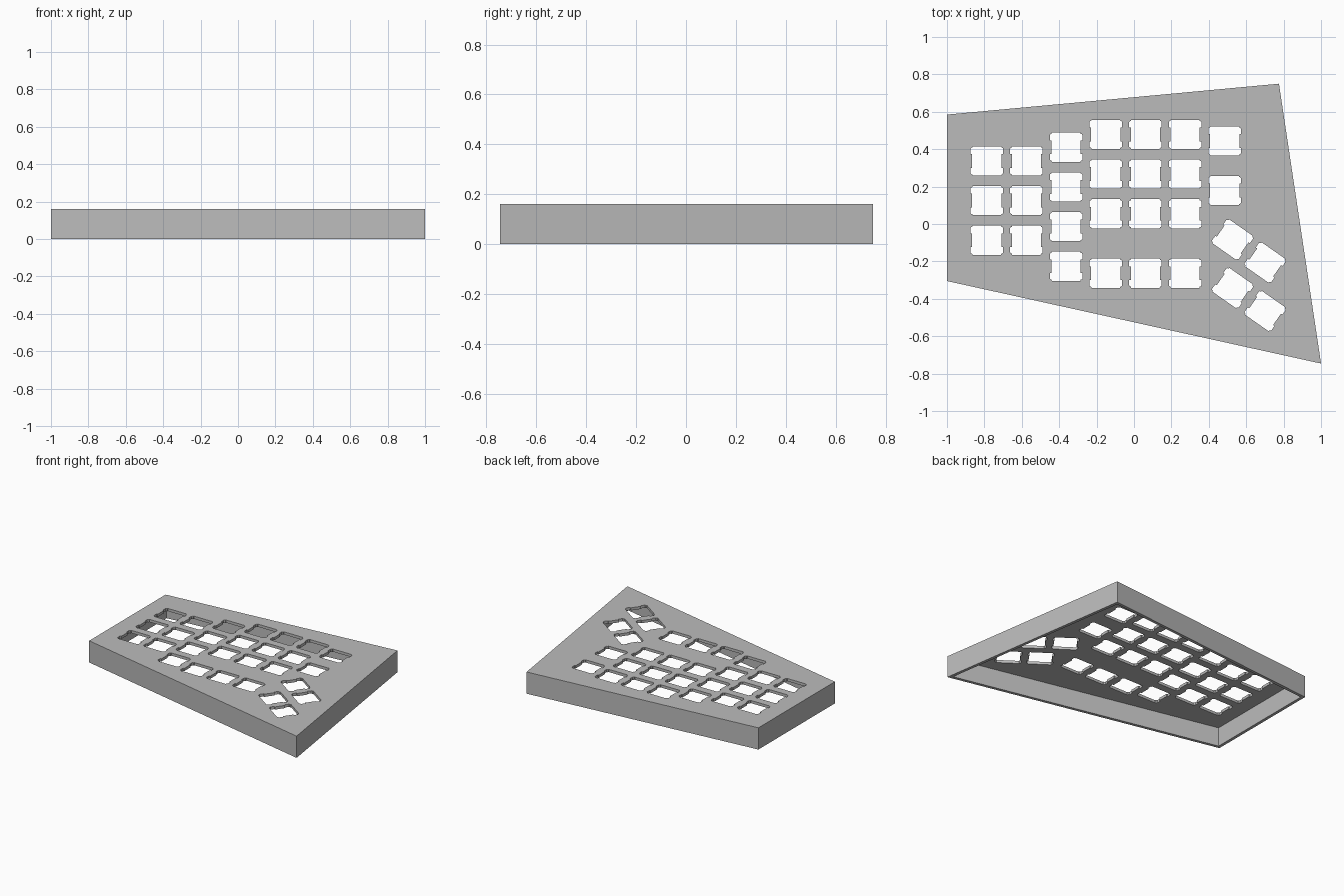
import bpy, bmesh
from math import radians
from mathutils import Vector, Matrix

cube = bpy.data.objects.get("Cube")
if cube:
    bpy.data.objects.remove(cube, do_unlink=True)

HEIGHT, PLATE, WALL = 0.16, 0.02, 0.022
CEILING = HEIGHT - PLATE
PITCH = 0.212

# Case outline, counter-clockwise
outline = [Vector(p) for p in ((-1, -0.305), (1, -0.746), (0.775, 0.75), (-1, 0.585))]


def inset(points, t):
    """Move every corner inwards so the walls have thickness t."""
    result = []
    for i, p in enumerate(points):
        a = (p - points[i - 1]).normalized()
        b = (points[(i + 1) % len(points)] - p).normalized()
        n1, n2 = Vector((-a.y, a.x)), Vector((-b.y, b.x))
        result.append(p + (n1 + n2) * t / (1 + n1.dot(n2)))
    return result


# Key switch opening: square with two clip notches on each side
quarter = [(0.078, 0.037), (0.087, 0.037), (0.087, 0.066), (0.084, 0.070),
           (0.078, 0.072), (0.076, 0.078)]
half = [(x, -y) for x, y in reversed(quarter)] + quarter
opening = [Vector(p) for p in half + [(-x, -y) for x, y in half]]

# Key positions: column index, centre of top key, rows below it
keys = []
for cols, top, rows in (((0, 1), 0.337, (0, 1, 2)),
                        ((2,), 0.410, (0, 1, 2, 3)),
                        ((3, 4, 5), 0.479, (0, 1, 2, 3.5)),
                        ((6,), 0.444, (0, 1.25))):
    for c in cols:
        for r in rows:
            keys.append((-0.787 + c * PITCH, top - r * PITCH, 0))

# Thumb cluster, turned
for x, y in ((0.527, -0.083), (0.701, -0.206)):
    for drop in (0, 0.259):
        keys.append((x, y - drop, -35))

holes = []
for x, y, angle in keys:
    turn = Matrix.Rotation(radians(angle), 2)
    holes.append([turn @ p + Vector((x, y)) for p in opening])

bm = bmesh.new()


def ring(points, z):
    verts = [bm.verts.new((p.x, p.y, z)) for p in points]
    edges = [bm.edges.new((verts[i - 1], v)) for i, v in enumerate(verts)]
    return verts, edges


def band(a, b):
    for i in range(len(a)):
        bm.faces.new((a[i - 1], a[i], b[i], b[i - 1]))


# Outer and inner walls, joined by the bottom rim
inner = inset(outline, WALL)
top_outer, top_edges = ring(outline, HEIGHT)
low_outer, _ = ring(outline, 0)
low_inner, _ = ring(inner, 0)
ceil_inner, ceil_edges = ring(inner, CEILING)
band(low_outer, top_outer)
band(low_inner, low_outer)
band(ceil_inner, low_inner)

# Sides of the key openings
for hole in holes:
    upper, e_up = ring(hole, HEIGHT)
    lower, e_low = ring(hole, CEILING)
    band(upper, lower)
    top_edges += e_up
    ceil_edges += e_low

# Plate surfaces with openings
for edges, z in ((top_edges, 1), (ceil_edges, -1)):
    bmesh.ops.triangle_fill(bm, edges=edges, use_beauty=True, normal=(0, 0, z))
bmesh.ops.recalc_face_normals(bm, faces=bm.faces)

mesh = bpy.data.meshes.new("keyboard_case")
bm.to_mesh(mesh)
bm.free()
case = bpy.data.objects.new("keyboard_case", mesh)
bpy.context.collection.objects.link(case)

# Plain grey finish
grey = bpy.data.materials.new("grey")
grey.use_nodes = True
color = (0.5, 0.5, 0.5, 1)
grey.diffuse_color = color
grey.node_tree.nodes["Principled BSDF"].inputs["Base Color"].default_value = color
mesh.materials.append(grey)
